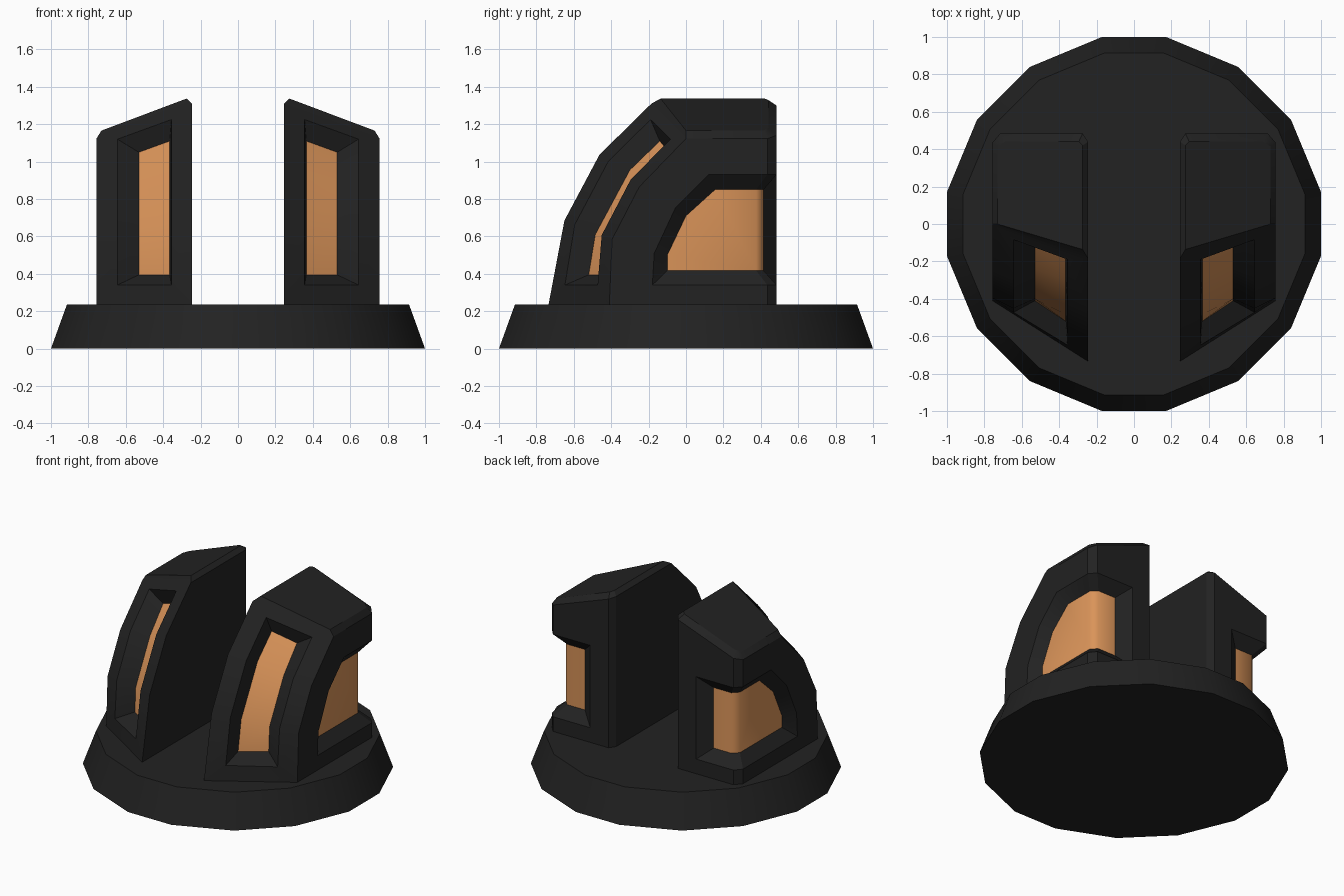
import bpy, bmesh, math
from mathutils import Vector

if "Cube" in bpy.data.objects:
    bpy.data.objects.remove(bpy.data.objects["Cube"])


def material(name, rgb):
    m = bpy.data.materials.new(name)
    m.diffuse_color = (*rgb, 1)
    m.use_nodes = True
    m.node_tree.nodes["Principled BSDF"].inputs["Base Color"].default_value = m.diffuse_color
    return m


black = material("matte black", (0.016, 0.016, 0.016))
copper = material("copper orange", (0.70, 0.295, 0.10))


def finish(name, bm, mats):
    """Weld, orient, mark sharp edges and link the part."""
    bmesh.ops.remove_doubles(bm, verts=bm.verts, dist=0.0005)
    bmesh.ops.recalc_face_normals(bm, faces=bm.faces)
    for f in bm.faces:
        f.smooth = True
    for e in bm.edges:
        both_copper = all(f.material_index == 1 for f in e.link_faces)
        e.smooth = both_copper or e.calc_face_angle(3.0) < math.radians(30)
    me = bpy.data.meshes.new(name)
    bm.to_mesh(me)
    bm.free()
    for m in mats:
        me.materials.append(m)
    ob = bpy.data.objects.new(name, me)
    bpy.context.collection.objects.link(ob)
    return ob


def face(bm, pts, mat=0):
    f = bm.faces.new([bm.verts.new(p) for p in pts])
    f.material_index = mat


def bridge(bm, a, b):
    for i in range(len(a)):
        j = (i + 1) % len(a)
        face(bm, (a[i], a[j], b[j], b[i]))


# Base: sixteen-sided tapered disc
quarter = [(0.171, 1.0), (0.556, 0.84), (0.84, 0.556), (1.0, 0.171)]
outline = []
for k in range(4):
    c, s = round(math.cos(k * math.pi / 2)), round(math.sin(k * math.pi / 2))
    outline += [(x * c + y * s, y * c - x * s) for x, y in quarter]
Z0 = 0.235
bm = bmesh.new()
low = [(x, y, 0) for x, y in outline]
high = [(x * 0.915, y * 0.915, Z0) for x, y in outline]
bridge(bm, low, high)
face(bm, low)
face(bm, high)
finish("base", bm, [black])

# Pod outline: curved inner and outer front edges, chamfered back corners
XI, XO, YB = 0.245, 0.757, 0.484
A = [Vector((XI, y, z)) for y, z in ((-0.735, Z0), (-0.65, 0.685), (-0.4625, 1.037), (-0.185, 1.31))]
B = [Vector((XO, y, z)) for y, z in ((-0.41, Z0), (-0.395, 0.585), (-0.25, 0.865), (0.0, 1.123))]
T = [(XO, 0.435, 1.123), (0.715, YB, 1.14), (0.275, YB, 1.30), (XI, 0.44, 1.31)]
D = [(x, y, Z0) for x, y, z in T]
bm = bmesh.new()

# Sloped roof with chamfered rim
roof = [(x, y, 1.337 - 0.376 * (x - 0.275)) for x, y in
        ((0.275, -0.136), (0.73, 0.0), (0.73, 0.415), (0.69, 0.44), (0.295, 0.44), (0.275, 0.42))]
bridge(bm, [A[3], B[3]] + T, roof)
face(bm, roof)

# Inner wall, inner back chamfer and underside
face(bm, A + [T[3], D[3]])
face(bm, (T[3], T[2], D[2], D[3]))
face(bm, [A[0], B[0]] + D)


# Front window: strip recessed into the curved front
def front_column(x, top_z):
    u = (x - XI) / (XO - XI)
    p = [a.lerp(b, u) for a, b in zip(A, B)]
    p[0] = p[0].lerp(p[1], (0.34 - p[0].z) / (p[1].z - p[0].z))
    p[3] = p[2].lerp(p[3], (top_z - p[2].z) / (p[3].z - p[2].z))
    return p


rim = front_column(0.356, 1.225) + front_column(0.645, 1.12)[::-1]
inner = [(0.365, y, z) for y, z in ((-0.52, 0.395), (-0.485, 0.61), (-0.30, 0.955), (-0.14, 1.11))]
outer = [(0.53, y, z) for y, z in ((-0.41, 0.395), (-0.40, 0.57), (-0.24, 0.875), (-0.09, 1.05))]
bridge(bm, A + B[::-1], rim)
bridge(bm, rim, inner + outer[::-1])
for i in range(3):
    face(bm, (inner[i], inner[i + 1], outer[i + 1], outer[i]), 1)


# Side window: recess wrapping round the back corner
def wrap_loop(x, front, corner, y_back, x_end, z_low, z_top):
    """Front points, then the top edge round the corner, then back below."""
    path = [(x, corner[0]), (corner[1], y_back), (x_end, y_back)]
    return ([(x, y, z) for y, z in front] + [(a, b, z_top) for a, b in path]
            + [(a, b, z_low) for a, b in path[::-1]])


wall = B + T[:3] + D[2::-1]
rim = wrap_loop(XO, ((-0.18, 0.34), (-0.17, 0.51), (-0.056, 0.754), (0.12, 0.93)),
                (0.435, 0.715), YB, 0.42, 0.34, 0.93)
pane = wrap_loop(0.69, ((-0.10, 0.417), (-0.10, 0.50), (0.0, 0.71), (0.155, 0.85)),
                 (0.375, 0.65), 0.415, 0.51, 0.417, 0.85)
bridge(bm, wall, rim)
bridge(bm, rim, pane)
face(bm, pane[:5] + pane[9:], 1)
face(bm, (pane[4], pane[5], pane[8], pane[9]), 1)
face(bm, (pane[5], pane[6], pane[7], pane[8]), 1)

pods = finish("window_pods", bm, [black, copper])
pods.modifiers.new("mirror", "MIRROR").use_axis[0] = True
